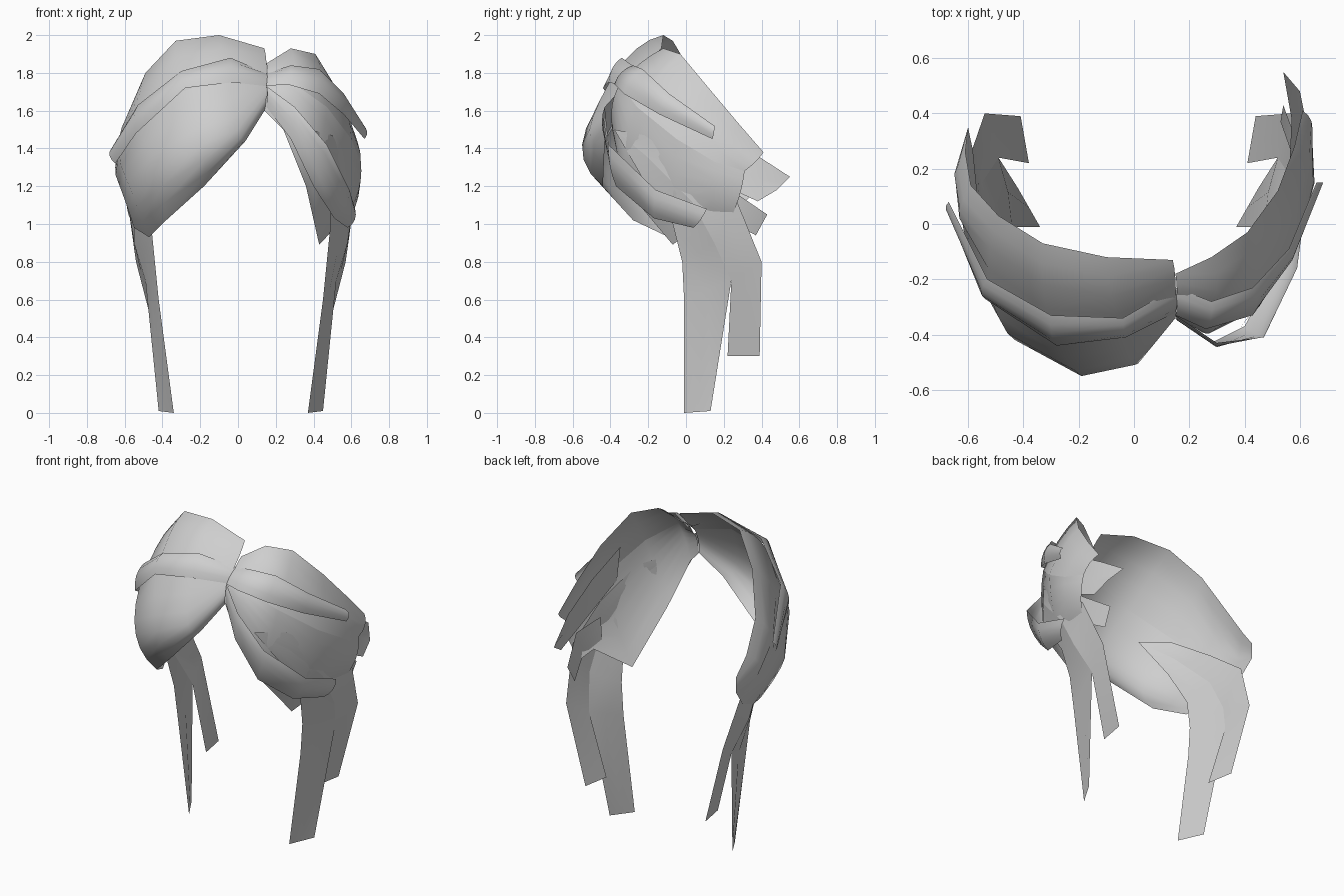
import bpy
import bmesh
from mathutils import Vector

default_cube = bpy.data.objects.get("Cube")
if default_cube:
    bpy.data.objects.remove(default_cube, do_unlink=True)

HEAD = Vector((0, 0, 1.3))

hair_grey = bpy.data.materials.new("hair grey")
hair_grey.use_nodes = True
GREY = (0.62, 0.62, 0.62, 1)
hair_grey.diffuse_color = GREY
hair_grey.node_tree.nodes["Principled BSDF"].inputs["Base Color"].default_value = GREY


def across(guides, t):
    """Blend two or three guide points at parameter t."""
    if len(guides) == 2:
        return guides[0].lerp(guides[1], t)
    start, middle, end = guides
    control = middle * 2 - (start + end) / 2
    return start.lerp(control, t).lerp(control.lerp(end, t), t)


def hair_sheet(name, *guides, bulge=0.0, spans=4):
    """Loft a thin lock of hair between guide curves, puffed away from the head."""
    bm = bmesh.new()
    grid = []
    for station in zip(*guides):
        points = [Vector(p) for p in station]
        row = []
        for i in range(spans + 1):
            t = i / spans
            point = across(points, t)
            outward = (point - HEAD).normalized()
            row.append(bm.verts.new(point + outward * bulge * 4 * t * (1 - t)))
        grid.append(row)
    for a, b in zip(grid, grid[1:]):
        for i in range(spans):
            bm.faces.new((a[i], a[i + 1], b[i + 1], b[i]))
    # merge pointed roots, then face the sheet outward
    bmesh.ops.remove_doubles(bm, verts=bm.verts, dist=0.0005)
    bm.normal_update()
    facing = sum(f.normal.dot(f.calc_center_median() - HEAD) * f.calc_area()
                 for f in bm.faces)
    if facing < 0:
        bmesh.ops.reverse_faces(bm, faces=bm.faces)
    for face in bm.faces:
        face.smooth = True
    mesh = bpy.data.meshes.new(name)
    bm.to_mesh(mesh)
    bm.free()
    mesh.materials.append(hair_grey)
    obj = bpy.data.objects.new(name, mesh)
    bpy.context.collection.objects.link(obj)


# Right side: crown and swept fringe share the seam under the band
right_crown_edge = [
    (.14, -.13, 1.93), (-.1, -.12, 2), (-.33, -.07, 1.97), (-.49, .03, 1.8),
    (-.59, .14, 1.56), (-.61, .26, 1.37), (-.6, .35, 1.26)]
right_crown_middle = [
    (.15, -.2, 1.86), (-.08, -.26, 1.93), (-.33, -.22, 1.88), (-.52, -.09, 1.69),
    (-.63, .05, 1.45), (-.65, .18, 1.3), (-.6, .35, 1.2)]
right_seam = [
    (.15, -.3, 1.76), (-.05, -.39, 1.78), (-.3, -.4, 1.7), (-.53, -.24, 1.5),
    (-.62, 0, 1.31), (-.63, .18, 1.21), (-.6, .35, 1.16)]
right_fringe_middle = [
    (.15, -.34, 1.67), (0, -.51, 1.5), (-.19, -.55, 1.42), (-.43, -.42, 1.28),
    (-.56, -.2, 1.16), (-.59, .05, 1.1), (-.59, .3, 1.1)]
right_fringe_tip = [
    (.14, -.33, 1.6), (.04, -.43, 1.44), (-.18, -.44, 1.2), (-.38, -.28, 1.02),
    (-.47, -.09, .93), (-.55, .1, .98), (-.58, .26, 1.05)]
hair_sheet("right_crown", right_crown_edge, right_crown_middle, right_seam)
hair_sheet("right_fringe", right_seam, right_fringe_middle, right_fringe_tip, spans=6)

hair_sheet(
    "right_band",
    [(.15, -.23, 1.8), (-.04, -.34, 1.88), (-.3, -.33, 1.81), (-.53, -.2, 1.63),
     (-.67, .08, 1.4)],
    [(.15, -.32, 1.73), (-.03, -.41, 1.75), (-.28, -.44, 1.72), (-.54, -.27, 1.48),
     (-.65, .02, 1.32)],
    bulge=.02)

# Left side: smaller crown, fringe and overlapping strands
left_crown_edge = [
    (.15, -.18, 1.85), (.28, -.12, 1.93), (.41, -.03, 1.9), (.52, .12, 1.72),
    (.58, .28, 1.53), (.61, .41, 1.38)]
left_seam = [
    (.15, -.29, 1.74), (.3, -.35, 1.74), (.47, -.26, 1.62), (.6, -.05, 1.45),
    (.65, .15, 1.33), (.64, .31, 1.28)]
left_fringe_tip = [
    (.14, -.33, 1.6), (.24, -.39, 1.5), (.36, -.33, 1.2), (.43, -.07, .89),
    (.57, .12, 1.04), (.58, .23, 1.02)]
hair_sheet("left_crown", left_crown_edge, left_seam, bulge=.02)
hair_sheet("left_fringe", left_seam, left_fringe_tip, bulge=.03, spans=6)

hair_sheet(
    "left_band",
    [(.15, -.23, 1.8), (.28, -.28, 1.84), (.43, -.23, 1.82), (.56, -.09, 1.69),
     (.66, .15, 1.52)],
    [(.15, -.33, 1.73), (.26, -.38, 1.74), (.43, -.33, 1.69), (.56, -.14, 1.58),
     (.67, .14, 1.45)],
    bulge=.02)

hair_sheet(
    "left_side_strand",
    [(.15, -.33, 1.73), (.3, -.43, 1.62), (.47, -.41, 1.42), (.59, -.16, 1.18),
     (.62, .11, 1.08)],
    [(.15, -.34, 1.62), (.28, -.43, 1.45), (.4, -.37, 1.2), (.51, -.17, 1.03),
     (.58, .04, .98)],
    bulge=.02)

hair_sheet(
    "left_back_spike",
    [(.5, -.05, 1.65), (.56, .15, 1.5), (.57, .38, 1.36), (.54, .55, 1.25)],
    [(.56, -.1, 1.4), (.61, .1, 1.25), (.62, .38, 1.12), (.6, .48, 1.18)],
    spans=2)

hair_sheet(
    "left_lower_spike",
    [(.57, .05, 1.22), (.61, .24, 1.18), (.54, .43, 1.05)],
    [(.56, .05, 1.08), (.59, .2, 1.03), (.53, .37, .94)],
    spans=2)

# Hanging side locks: one sheet behind the fringe that splits into two blades
lock_front = [
    (-.35, -.38, 1.5), (-.46, -.24, 1.26), (-.46, -.07, 1), (-.44, -.02, .8),
    (-.42, -.01, .6), (-.34, -.01, 0)]
lock_split = [
    (-.35, -.38, 1.5), (-.48, -.21, 1.36), (-.55, .03, 1.12), (-.55, .15, .9),
    (-.49, .24, .7)]
lock_back = [
    (-.35, -.38, 1.5), (-.47, -.22, 1.47), (-.56, .02, 1.31), (-.585, .27, 1.12),
    (-.54, .4, .8), (-.41, .39, .3)]
blades = {
    "long": (lock_front, lock_split + [(-.42, .13, .01)]),
    "short": (lock_split + [(-.38, .22, .3)], lock_back),
}
LOCK_CENTRE = .015
for blade, edges in blades.items():
    hair_sheet(f"right_{blade}_lock", *edges, spans=2)
    flipped = [[(2 * LOCK_CENTRE - x, y, z) for x, y, z in edge] for edge in edges]
    hair_sheet(f"left_{blade}_lock", *flipped, spans=2)
